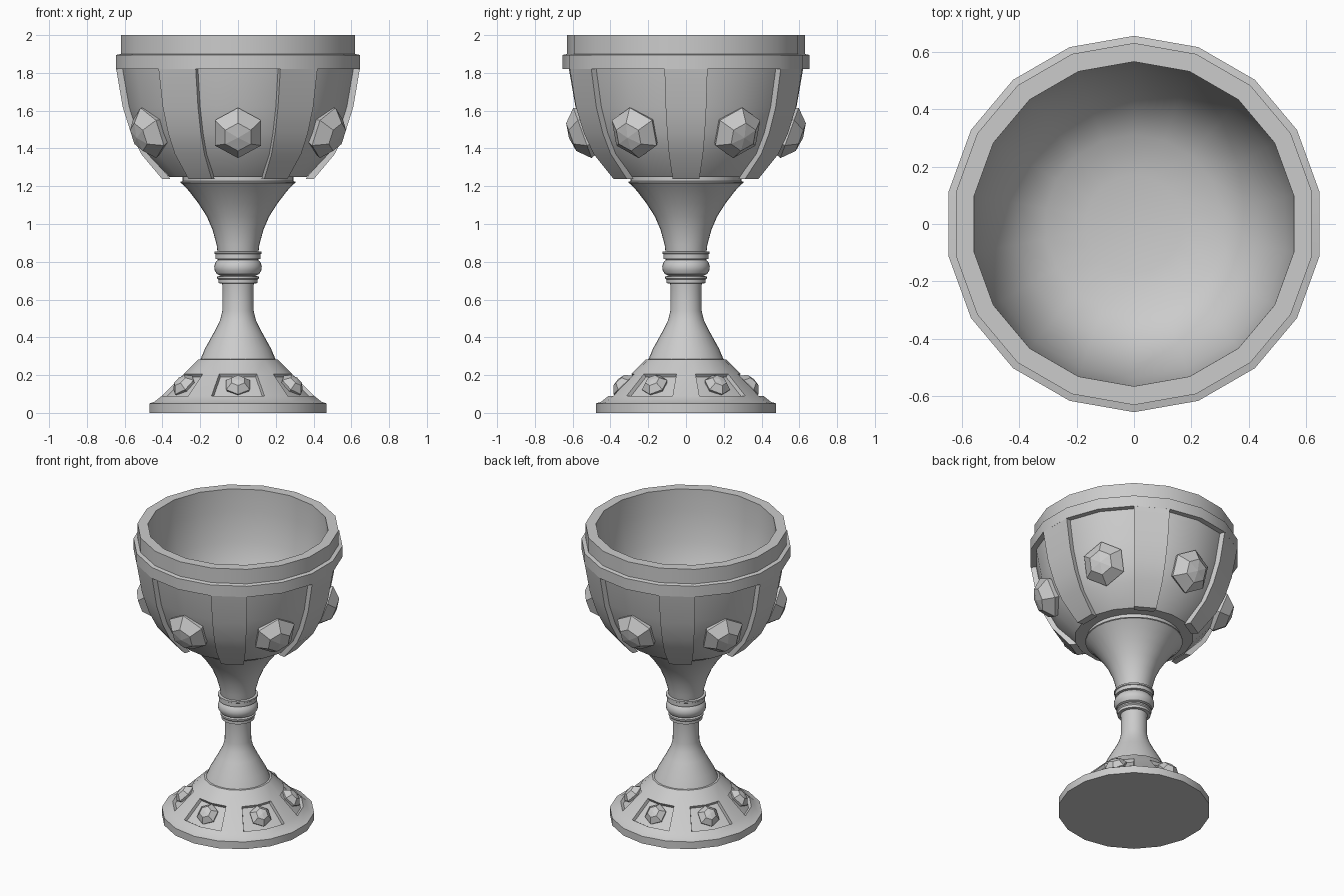
import bpy, bmesh, math
from mathutils import Vector, Matrix

if "Cube" in bpy.data.objects:
    bpy.data.objects.remove(bpy.data.objects["Cube"])

SIDES = 18
GEM_ANGLES = [math.radians(-90 + 60 * k) for k in range(6)]


def finish(name, bm, smooth=True):
    bmesh.ops.recalc_face_normals(bm, faces=bm.faces)
    mesh = bpy.data.meshes.new(name)
    bm.to_mesh(mesh)
    bm.free()
    ob = bpy.data.objects.new(name, mesh)
    bpy.context.collection.objects.link(ob)
    if smooth:
        bpy.ops.object.select_all(action='DESELECT')
        ob.select_set(True)
        bpy.context.view_layer.objects.active = ob
        bpy.ops.object.shade_smooth_by_angle(angle=math.radians(32))
    return ob


def polar(r, a, z):
    return Vector((r * math.cos(a), r * math.sin(a), z))


def lathe(profile, n=SIDES):
    """Spin (radius, height) points; open ends are capped, r = 0 is a pole."""
    bm = bmesh.new()
    rings = []
    for r, z in profile:
        if r == 0:
            rings.append([bm.verts.new((0, 0, z))] * n)
        else:
            rings.append([bm.verts.new(polar(r, math.pi / 2 + math.tau * k / n, z))
                          for k in range(n)])
    for lo, hi in zip(rings, rings[1:]):
        for k in range(n):
            j = (k + 1) % n
            bm.faces.new(list(dict.fromkeys([lo[k], lo[j], hi[j], hi[k]])))
    for ring, (r, z) in ((rings[0], profile[0]), (rings[-1], profile[-1])):
        if r > 0:
            bm.faces.new(ring)
    return bm


# Foot with recessed panels, one pair of facets under each gem
bm = lathe([(0.477, 0), (0.477, 0.05), (0.45, 0.058), (0.41, 0.09),
            (0.29, 0.207), (0.212, 0.283), (0.17, 0.287)])
bm.normal_update()
for a in GEM_ANGLES:
    pair = []
    for f in bm.faces:
        c = f.calc_center_median()
        if len(f.verts) == 4 and abs(c.z - 0.1485) < 0.01:
            d = math.atan2(c.y, c.x) - a
            if math.cos(d) > math.cos(math.radians(15)):
                pair.append(f)
    bmesh.ops.inset_region(bm, faces=pair, thickness=0.005, depth=-0.02,
                           use_even_offset=True)
finish("foot", bm)

# Stem: neck, collar rings, bead and flare under the bowl
finish("stem", lathe([(0.205, 0.27), (0.175, 0.34), (0.125, 0.43), (0.095, 0.49),
                      (0.083, 0.54), (0.082, 0.66), (0.088, 0.74), (0.105, 0.82),
                      (0.113, 0.89), (0.135, 0.97), (0.165, 1.04), (0.21, 1.11),
                      (0.26, 1.175), (0.298, 1.215)], 32))
finish("lower_collar", lathe([(0.09, 0.685), (0.103, 0.687), (0.103, 0.705),
                              (0.11, 0.712), (0.11, 0.722), (0.09, 0.727)], 32))
finish("bead", lathe([(0.09, 0.725), (0.112, 0.735), (0.124, 0.755), (0.126, 0.775),
                      (0.12, 0.795), (0.108, 0.81), (0.09, 0.815)], 32))
finish("upper_collar", lathe([(0.09, 0.81), (0.12, 0.815), (0.12, 0.84),
                              (0.125, 0.843), (0.125, 0.853), (0.09, 0.858)], 32))
finish("flare_rim", lathe([(0.28, 1.21), (0.305, 1.217), (0.305, 1.223),
                           (0.293, 1.228), (0.293, 1.26)], 32))

# Bowl: recessed outer wall, raised band, rim and hollow inside
finish("bowl", lathe([(0, 1.25), (0.37, 1.25), (0.485, 1.37), (0.54, 1.48),
                      (0.585, 1.62), (0.62, 1.82), (0.655, 1.82), (0.655, 1.895),
                      (0.63, 1.9), (0.63, 2), (0.565, 2), (0.562, 1.85),
                      (0.535, 1.65), (0.485, 1.5), (0.41, 1.38), (0.31, 1.315),
                      (0.17, 1.285), (0, 1.28)]))

# Six raised ribs, each one facet wide
rib_profile = [(0.655, 1.822), (0.62, 1.62), (0.575, 1.48), (0.52, 1.37), (0.408, 1.238)]
bm = bmesh.new()
for k in range(6):
    mid = math.radians(60 * k)
    rows = []
    for r, z in rib_profile:
        rows.append([bm.verts.new(polar(rr, mid + math.radians(s), z))
                     for rr, s in ((r - 0.045, -10), (r, -10), (r, 10), (r - 0.045, 10))])
    for a, b in zip(rows, rows[1:]):
        for i in range(4):
            j = (i + 1) % 4
            bm.faces.new((a[i], a[j], b[j], b[i]))
    bm.faces.new(rows[0])
    bm.faces.new(rows[-1])
finish("bowl_ribs", bm)


def gems(name, radius, height, dist, z, tilt):
    """Hexagonal cut stones pointing outward, tilted up by the given angle."""
    bm = bmesh.new()
    for a in GEM_ANGLES:
        n = polar(math.cos(tilt), a, math.sin(tilt))
        side = Vector((-math.sin(a), math.cos(a), 0))
        up = n.cross(side)
        o = polar(dist, a, z)
        rings = []
        for s, h in ((0.85, -0.5), (1, 0.1), (0.55, 0.85)):
            rings.append([bm.verts.new(o + n * h * height + radius * s *
                          (side * math.sin(i * math.pi / 3) + up * math.cos(i * math.pi / 3)))
                          for i in range(6)])
        for lo, hi in zip(rings, rings[1:]):
            for i in range(6):
                j = (i + 1) % 6
                bm.faces.new((lo[i], lo[j], hi[j], hi[i]))
        bm.faces.new(rings[0])
        tip = bm.verts.new(o + n * height)
        for i in range(6):
            bm.faces.new((rings[2][i], rings[2][(i + 1) % 6], tip))
    finish(name, bm, smooth=False)


# Gems on the bowl and on the foot
gems("bowl_gems", 0.142, 0.085, 0.54, 1.485, math.radians(-20))
gems("foot_gems", 0.072, 0.045, 0.33, 0.145, math.radians(46))
